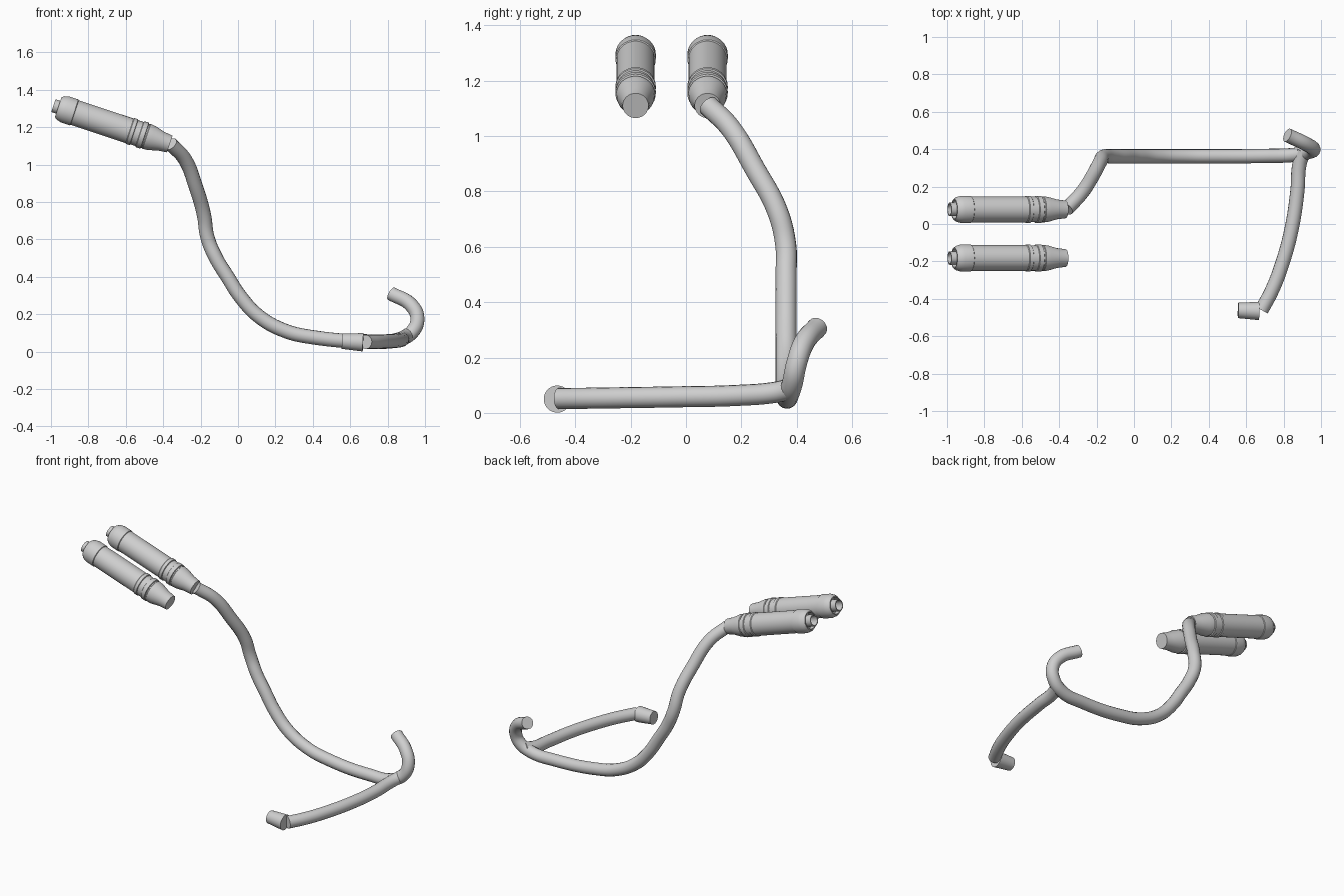
import bpy
import math
from mathutils import Vector

cube = bpy.data.objects.get("Cube")
if cube:
    bpy.data.objects.remove(cube, do_unlink=True)

steel = bpy.data.materials.new("light grey steel")
steel.use_nodes = True
GREY = (0.62, 0.62, 0.62, 1)
steel.diffuse_color = GREY
steel.node_tree.nodes["Principled BSDF"].inputs["Base Color"].default_value = GREY


def select_only(ob):
    bpy.ops.object.select_all(action="DESELECT")
    ob.select_set(True)
    bpy.context.view_layer.objects.active = ob


def finish(ob):
    select_only(ob)
    bpy.ops.object.shade_smooth_by_angle(angle=math.radians(35))


def tube(name, points, radius):
    """Round pipe with capped ends swept along a smooth path."""
    curve = bpy.data.curves.new(name, "CURVE")
    curve.dimensions = "3D"
    curve.bevel_depth = radius
    curve.bevel_resolution = 6
    curve.resolution_u = 8
    curve.use_fill_caps = True
    spline = curve.splines.new("BEZIER")
    spline.bezier_points.add(len(points) - 1)
    for bp, co in zip(spline.bezier_points, points):
        bp.co = co
        bp.handle_left_type = bp.handle_right_type = "AUTO"
    curve.materials.append(steel)
    ob = bpy.data.objects.new(name, curve)
    bpy.context.collection.objects.link(ob)
    select_only(ob)
    bpy.ops.object.convert(target="MESH")
    finish(bpy.context.object)


def lathe(name, profile, start, end, sides=32):
    """Revolve (distance, radius) pairs around the line from start to end."""
    verts, faces = [], []
    for dist, rad in profile:
        for i in range(sides):
            a = 2 * math.pi * i / sides
            verts.append((rad * math.cos(a), rad * math.sin(a), dist))
    for r in range(len(profile) - 1):
        for i in range(sides):
            j = (i + 1) % sides
            a, b = r * sides, (r + 1) * sides
            faces.append((a + i, a + j, b + j, b + i))
    last = (len(profile) - 1) * sides
    faces.append(tuple(reversed(range(sides))))
    faces.append(tuple(range(last, last + sides)))
    mesh = bpy.data.meshes.new(name)
    mesh.from_pydata(verts, [], faces)
    mesh.materials.append(steel)
    ob = bpy.data.objects.new(name, mesh)
    bpy.context.collection.objects.link(ob)
    axis = Vector(end) - Vector(start)
    ob.location = start
    ob.rotation_euler = axis.to_track_quat("Z", "Y").to_euler()
    finish(ob)


# Silencers: inlet cone, raised bands, body, end cap and hollow tail pipe
silencer = [
    (0, 0.047), (0.05, 0.053), (0.10, 0.067), (0.13, 0.070),
    (0.133, 0.067), (0.139, 0.067), (0.142, 0.073), (0.167, 0.073),
    (0.170, 0.068), (0.200, 0.068), (0.203, 0.073), (0.222, 0.073),
    (0.226, 0.069), (0.535, 0.069), (0.538, 0.073), (0.59, 0.073),
    (0.615, 0.066), (0.628, 0.056), (0.628, 0.050), (0.60, 0.048),
    (0.60, 0.036), (0.655, 0.036), (0.655, 0.030), (0.57, 0.030),
]
for side, y in (("left", 0.078), ("right", -0.182)):
    lathe(side + "_silencer", silencer, (-0.365, y, 1.11), (-0.985, y, 1.315))

# Long pipe from the silencer down and round to the rear port
tube("main_pipe", [
    (-0.36, 0.08, 1.11), (-0.285, 0.16, 1.03), (-0.225, 0.25, 0.88),
    (-0.182, 0.33, 0.73), (-0.163, 0.36, 0.61), (-0.12, 0.362, 0.505),
    (-0.056, 0.362, 0.40), (0.012, 0.362, 0.295), (0.11, 0.362, 0.19),
    (0.25, 0.362, 0.112), (0.40, 0.362, 0.077), (0.70, 0.364, 0.055),
    (0.86, 0.37, 0.065), (0.935, 0.385, 0.11), (0.959, 0.40, 0.18),
    (0.925, 0.425, 0.25), (0.82, 0.475, 0.31),
], 0.038)

# Branch pipe sweeping forward to the front port
tube("front_pipe", [
    (0.91, 0.39, 0.09), (0.885, 0.32, 0.074), (0.874, 0.18, 0.063),
    (0.842, -0.03, 0.058), (0.79, -0.22, 0.055), (0.74, -0.35, 0.053),
    (0.682, -0.46, 0.052),
], 0.038)

# Flared collar on the front port
lathe("front_collar", [(0, 0.041), (0.112, 0.049)],
      (0.557, -0.462, 0.056), (0.668, -0.465, 0.05))
